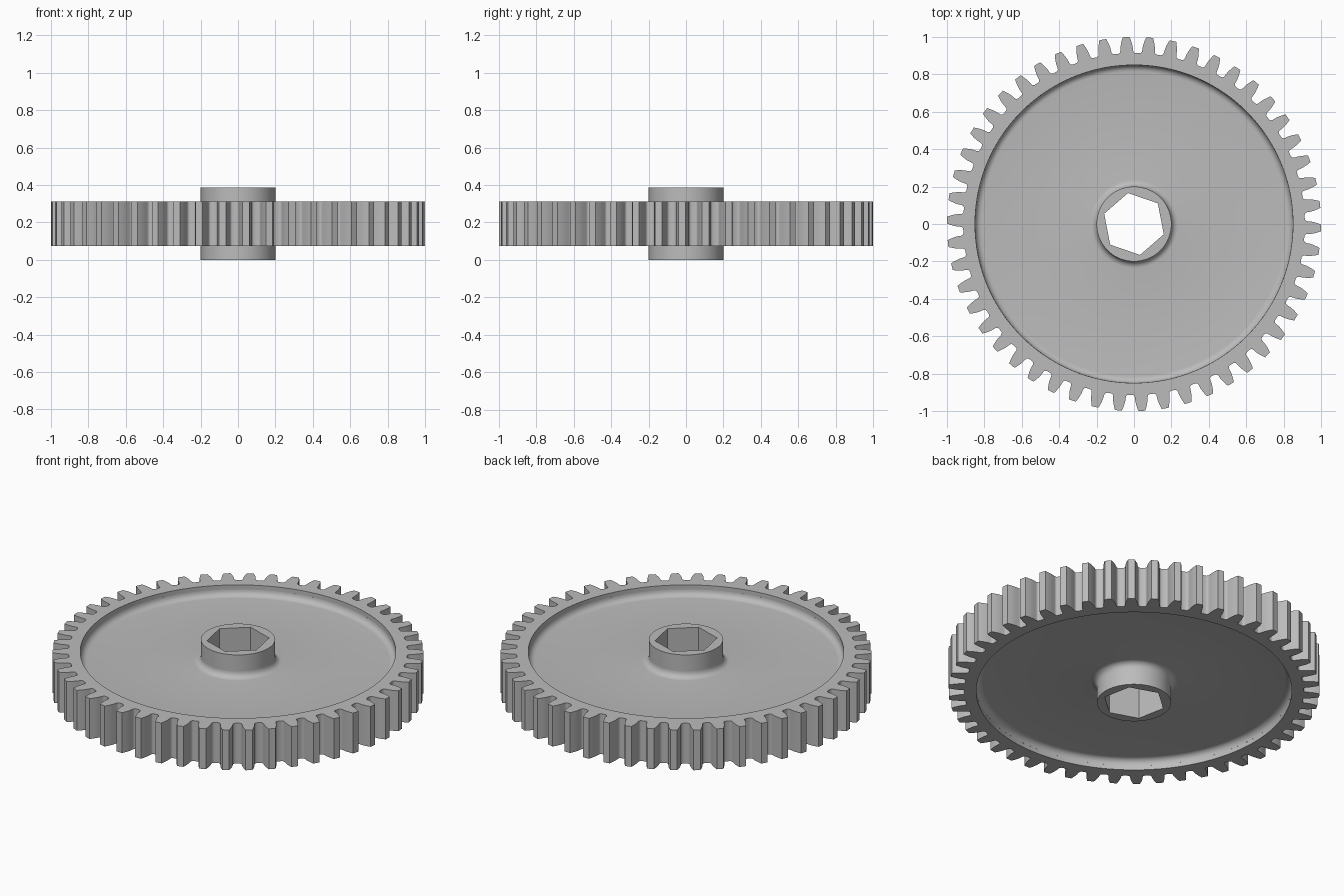
import bpy
import bmesh
from math import pi, sin, cos, tan, acos, radians

if "Cube" in bpy.data.objects:
    bpy.data.objects.remove(bpy.data.objects["Cube"], do_unlink=True)

TEETH = 50
TOOTH_PHASE = radians(-1.2)
HEX_PHASE = radians(41)
MID_Z = 0.193

grey = bpy.data.materials.new("plain_grey")
grey.use_nodes = True
colour = (0.5, 0.5, 0.5, 1)
grey.diffuse_color = colour
grey.node_tree.nodes["Principled BSDF"].inputs["Base Color"].default_value = colour


def polar(r, a, z):
    return (r * cos(a), r * sin(a), z)


def loft(name, rings):
    """Join equal-length closed rings, and the last back to the first."""
    bm = bmesh.new()
    loops = [[bm.verts.new(p) for p in ring] for ring in rings]
    n = len(loops[0])
    for k, low in enumerate(loops):
        high = loops[(k + 1) % len(loops)]
        for i in range(n):
            j = (i + 1) % n
            bm.faces.new((low[i], low[j], high[j], high[i]))
    bmesh.ops.recalc_face_normals(bm, faces=bm.faces)
    mesh = bpy.data.meshes.new(name)
    bm.to_mesh(mesh)
    bm.free()
    mesh.materials.append(grey)
    obj = bpy.data.objects.new(name, mesh)
    bpy.context.collection.objects.link(obj)
    bpy.ops.object.select_all(action="DESELECT")
    obj.select_set(True)
    bpy.context.view_layer.objects.active = obj
    bpy.ops.object.shade_smooth_by_angle(angle=radians(30))
    return obj


# Tooth outline: involute flanks with rounded roots
module = 2 / (TEETH + 2)
pitch_r = 1 - module
root_r = pitch_r - 1.25 * module
pressure = radians(14.5)
base_r = pitch_r * cos(pressure)


def half_angle(r):
    def inv(a):
        return tan(a) - a
    roll = acos(min(1, base_r / r))
    return pi / (2 * TEETH) + inv(pressure) - inv(roll)


fillet = 0.014
flank = [(half_angle(r), r) for r in (1.0, 0.985, 0.968, 0.95, root_r + fillet)]
foot = flank[-1][0]
flank += [(foot + fillet / root_r * (1 - cos(t)), root_r + fillet * (1 - sin(t)))
          for t in (pi / 6, pi / 3, pi / 2)]
tooth = [(-a, r) for a, r in reversed(flank)] + flank
outline = [(r, a + TOOTH_PHASE + 2 * pi * k / TEETH)
           for k in range(TEETH) for a, r in tooth]

# Toothed rim
RIM_IN = 0.85
Z0, Z1 = 0.073, 0.313
loft("toothed_rim", [
    [polar(RIM_IN, a, Z0) for r, a in outline],
    [polar(r, a, Z0) for r, a in outline],
    [polar(r, a, Z1) for r, a in outline],
    [polar(RIM_IN, a, Z1) for r, a in outline],
])

# Recessed web with fillets against hub and rim
HUB_R = 0.2
HALF_WEB, F = 0.058, 0.036
arc = [pi / 2 * k / 6 for k in range(7)]
upper = [(HUB_R - 0.01, HALF_WEB + F)]
upper += [(HUB_R + F * (1 - cos(t)), HALF_WEB + F * (1 - sin(t))) for t in arc]
upper += [(RIM_IN - F * (1 - cos(t)), HALF_WEB + F * (1 - sin(t))) for t in reversed(arc)]
upper += [(RIM_IN + 0.01, HALF_WEB + F)]
profile = upper + [(r, -z) for r, z in reversed(upper)]
SEG = 192
loft("web", [[polar(r, 2 * pi * i / SEG, MID_Z + z) for i in range(SEG)]
             for r, z in profile])

# Hub with hexagonal bore
APOTHEM = 0.146
angles = [HEX_PHASE + 2 * pi * i / SEG for i in range(SEG)]


def hex_r(a):
    return APOTHEM / cos((a - HEX_PHASE) % (pi / 3) - pi / 6)


loft("hub", [
    [polar(hex_r(a), a, 0) for a in angles],
    [polar(HUB_R, a, 0) for a in angles],
    [polar(HUB_R, a, 2 * MID_Z) for a in angles],
    [polar(hex_r(a), a, 2 * MID_Z) for a in angles],
])
